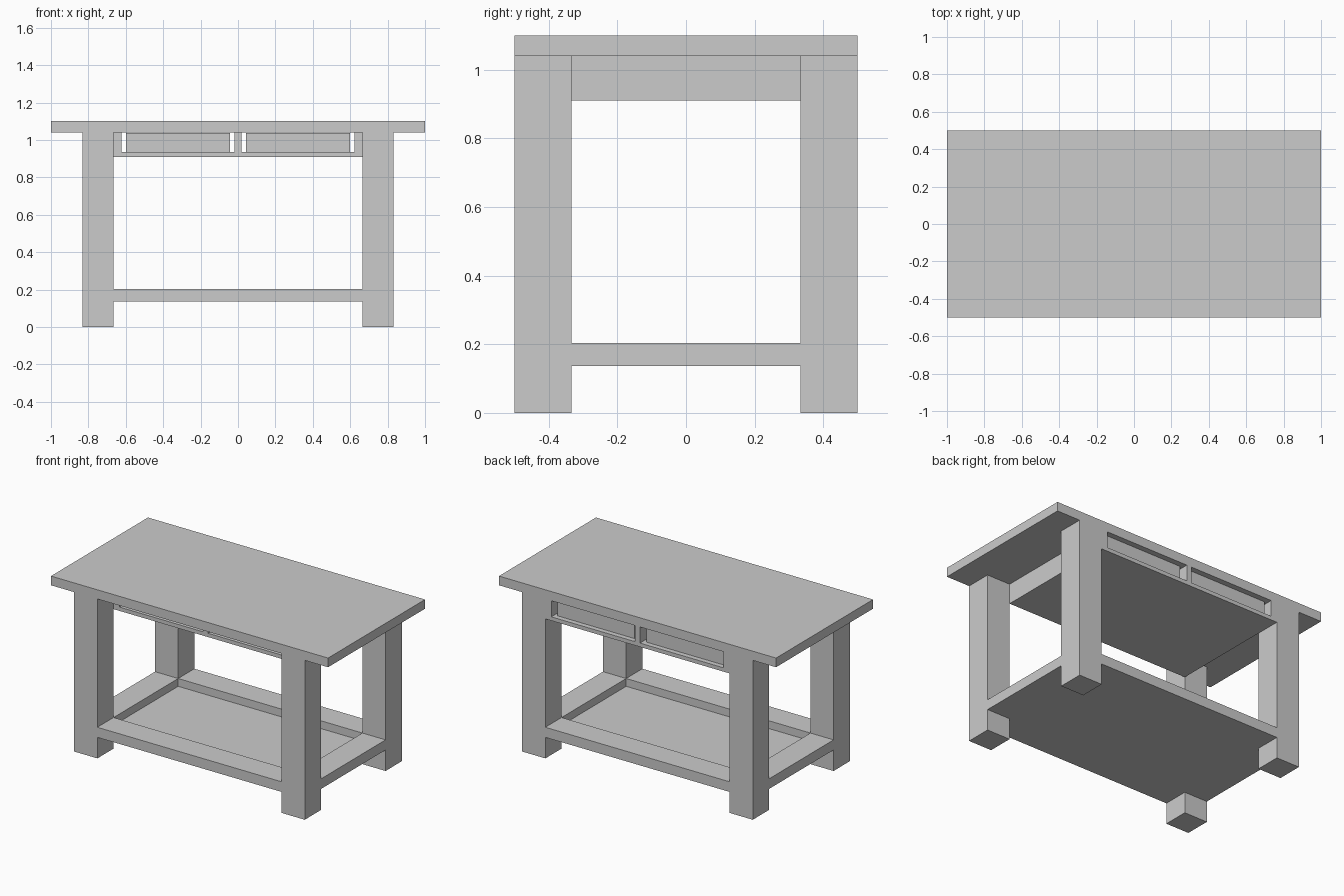
import bpy
import bmesh
from mathutils import Vector

if "Cube" in bpy.data.objects:
    bpy.data.objects.remove(bpy.data.objects["Cube"])

AXES = {'-x': (-1, 0, 0), '+x': (1, 0, 0), '-y': (0, -1, 0),
        '+y': (0, 1, 0), '-z': (0, 0, -1), '+z': (0, 0, 1)}


def box(name, x, y, z, skip=()):
    """Box from (min, max) ranges; hidden contact faces in skip are left open."""
    bm = bmesh.new()
    bmesh.ops.create_cube(bm, size=1)
    bm.normal_update()
    drop = [f for f in bm.faces
            if any(f.normal.dot(Vector(AXES[s])) > 0.9 for s in skip)]
    bmesh.ops.delete(bm, geom=drop, context='FACES')
    for v in bm.verts:
        for i, (lo, hi) in enumerate((x, y, z)):
            v.co[i] = hi if v.co[i] > 0 else lo
    me = bpy.data.meshes.new(name)
    bm.to_mesh(me)
    bm.free()
    ob = bpy.data.objects.new(name, me)
    bpy.context.collection.objects.link(ob)
    return ob


def span(side, a, b):
    """Range a..b mirrored to the given side of zero."""
    return tuple(sorted((side * a, side * b)))


XI, XO = 0.665, 0.832      # inner and outer leg planes
YI, YO = 0.333, 0.5
TOP_Z, HEIGHT = 1.04, 1.10
SHELF = (0.137, 0.203)
APRON_Z, FLOOR_Z = 0.91, 0.935

# Table top
box("table_top", (-1, 1), (-YO, YO), (TOP_Z, HEIGHT))

# Legs
for sx, nx in ((-1, "left"), (1, "right")):
    for sy, ny in ((-1, "front"), (1, "back")):
        box(f"{ny}_{nx}_leg", span(sx, XI, XO), span(sy, YI, YO), (0, TOP_Z), ['+z'])

# Lower shelf: wide rails around a sunken panel
for s, n in ((-1, "front"), (1, "back")):
    box(f"{n}_shelf_rail", (-XI, XI), span(s, YI, YO), SHELF, ['-x', '+x'])
for s, n in ((-1, "left"), (1, "right")):
    box(f"{n}_shelf_rail", span(s, XI, XO), (-YI, YI), SHELF, ['-y', '+y'])
box("shelf_panel", (-XI, XI), (-YI, YI), (SHELF[0], 0.152), ['-x', '+x', '-y', '+y'])

# Drawer housing: floor, side walls and divider, open at front and back
depth = (-YI, YO)
box("housing_floor", (-XI, XI), depth, (APRON_Z, FLOOR_Z))
for s, n in ((-1, "left"), (1, "right")):
    box(f"{n}_housing_wall", span(s, 0.622, XI), depth, (FLOOR_Z, TOP_Z), ['-z', '+z'])
box("housing_divider", (-0.018, 0.018), depth, (FLOOR_Z, TOP_Z), ['-z', '+z'])

# Drawer fronts, set slightly into the back openings
for s, n in ((-1, "left"), (1, "right")):
    box(f"{n}_drawer_front", span(s, 0.043, 0.6), (0.455, 0.467), (FLOOR_Z, 1.037))
